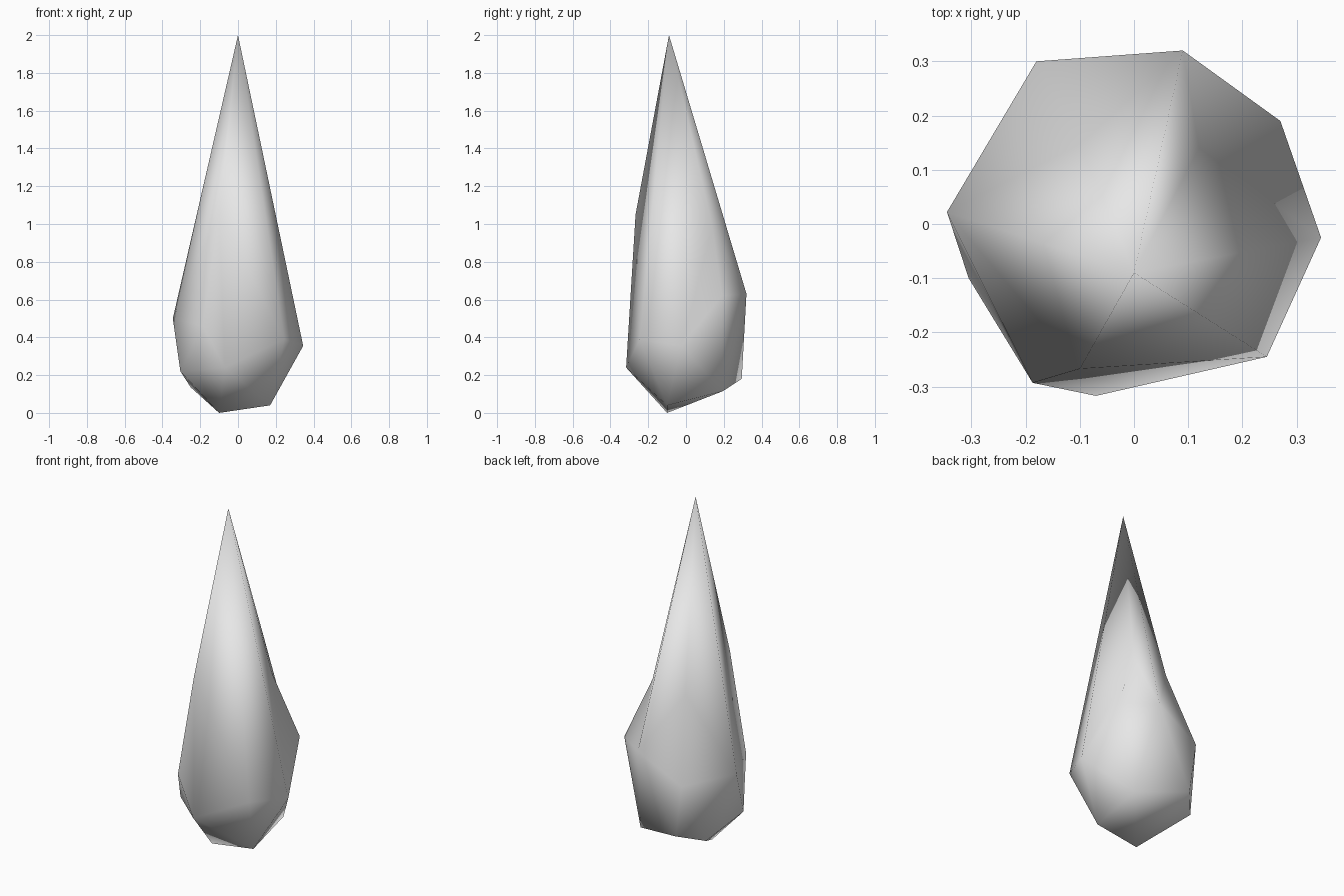
import bpy
import bmesh
from mathutils import Vector

cube = bpy.data.objects.get("Cube")
if cube:
    bpy.data.objects.remove(cube)

# Corner points of the faceted shard
tip = Vector((0, -0.09, 2))
shoulder_right = Vector((0.27, 0.19, 0.62))
shoulder_back = Vector((-0.18, 0.30, 0.485))
corners = [
    tip, shoulder_right, shoulder_back,
    (-0.10, -0.267, 1.05),                                              # high ridge
    (0.09, 0.32, 0.63), (0.345, -0.025, 0.355), (0.245, -0.245, 0.39),  # wide belt
    (-0.07, -0.317, 0.24), (-0.187, -0.293, 0.46),
    (-0.305, -0.10, 0.22), (-0.345, 0.022, 0.50),
    (-0.25, 0.17, 0.135), (-0.14, 0.295, 0.18), (0.16, 0.195, 0.115),   # underside
    (-0.10, -0.10, 0), (0.17, -0.10, 0.04),
]

bm = bmesh.new()
for co in corners:
    bm.verts.new(co)
bmesh.ops.convex_hull(bm, input=list(bm.verts))
loose = [v for v in bm.verts if not v.link_faces]
bmesh.ops.delete(bm, geom=loose, context='VERTS')


def nearest(point):
    return min(bm.verts, key=lambda v: (v.co - point).length)


def dent_ridge(low, target):
    """Split the ridge from the tip to a corner and pull it inwards."""
    edge = bm.edges.get((nearest(tip), nearest(low)))
    if edge:
        bmesh.ops.subdivide_edges(bm, edges=[edge], cuts=1)
        nearest((tip + low) / 2).co = target


dent_ridge(shoulder_right, (0.12, 0.14, 0.98))
dent_ridge(shoulder_back, (-0.10, 0.147, 0.95))
bmesh.ops.triangulate(bm, faces=list(bm.faces))
bmesh.ops.recalc_face_normals(bm, faces=list(bm.faces))
for f in bm.faces:
    f.smooth = True

mesh = bpy.data.meshes.new("stone_shard")
bm.to_mesh(mesh)
bm.free()
shard = bpy.data.objects.new("stone_shard", mesh)
bpy.context.collection.objects.link(shard)

# Pale grey stone
stone = bpy.data.materials.new("pale_grey_stone")
stone.use_nodes = True
colour = (0.8, 0.8, 0.8, 1)
stone.diffuse_color = colour
stone.node_tree.nodes["Principled BSDF"].inputs["Base Color"].default_value = colour
mesh.materials.append(stone)
